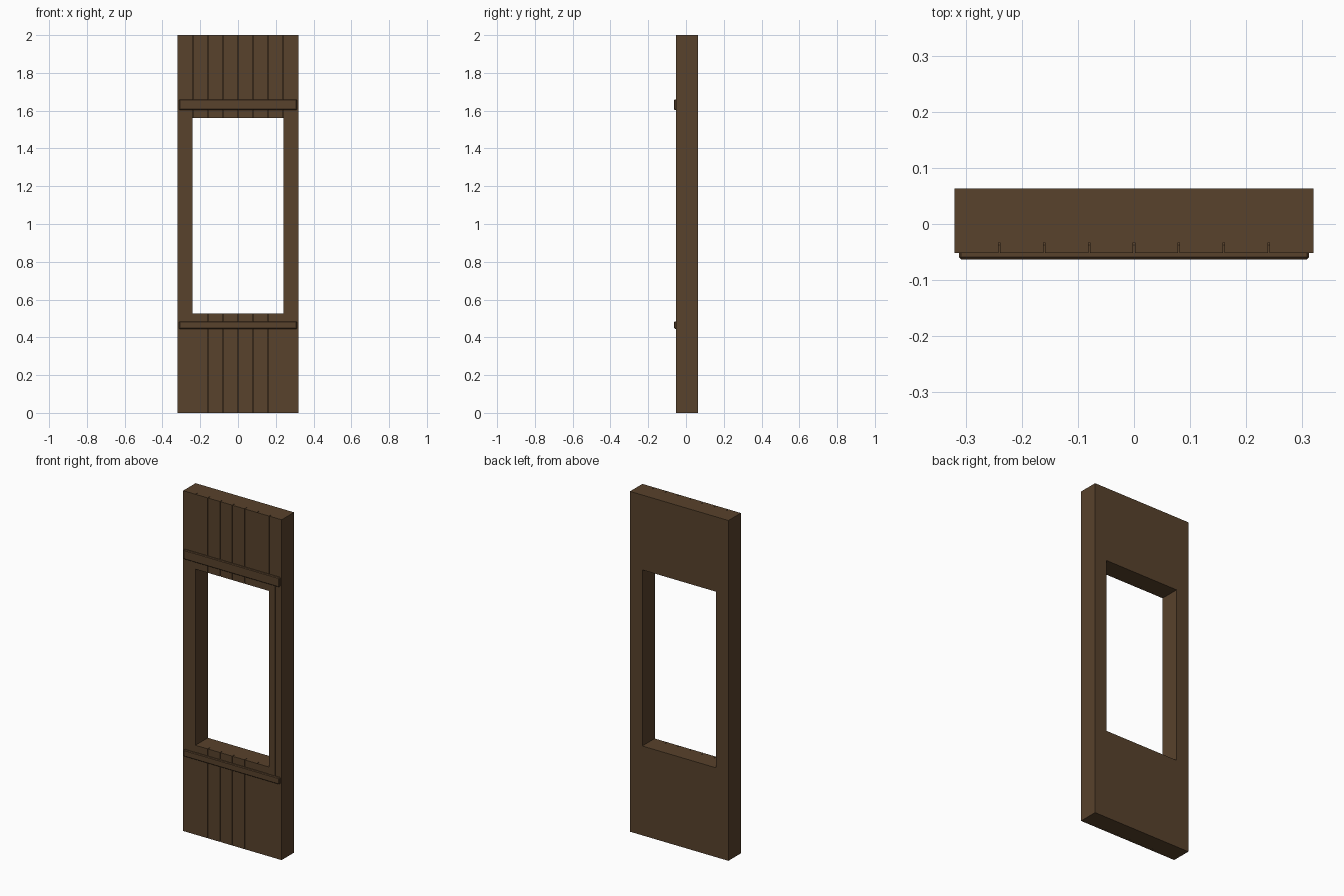
import bpy, bmesh

if "Cube" in bpy.data.objects:
    bpy.data.objects.remove(bpy.data.objects["Cube"])

W, H = 0.32, 2.0                 # half width, height
OW, OZ0, OZ1 = 0.24, 0.525, 1.56  # window opening
BACK, CORE, FRONT, RAIL = 0.063, -0.033, -0.052, -0.063
GAP = 0.003

wood = bpy.data.materials.new("dark brown wood")
wood.diffuse_color = (0.098, 0.054, 0.025, 1)
wood.use_nodes = True
wood.node_tree.nodes["Principled BSDF"].inputs["Base Color"].default_value = wood.diffuse_color


def finish(name, bm):
    bmesh.ops.recalc_face_normals(bm, faces=bm.faces)
    me = bpy.data.meshes.new(name)
    bm.to_mesh(me)
    bm.free()
    me.materials.append(wood)
    ob = bpy.data.objects.new(name, me)
    bpy.context.collection.objects.link(ob)
    return ob


def box(name, x0, x1, y0, y1, z0, z1, bevel=0):
    bm = bmesh.new()
    bmesh.ops.create_cube(bm, size=1)
    for v in bm.verts:
        v.co.x = x0 if v.co.x < 0 else x1
        v.co.y = y0 if v.co.y < 0 else y1
        v.co.z = z0 if v.co.z < 0 else z1
    if bevel:
        bmesh.ops.bevel(bm, geom=list(bm.edges), offset=bevel,
                        segments=1, affect='EDGES')
    return finish(name, bm)


# wall core: rectangular ring around the opening
bm = bmesh.new()
loops = []
for y in (CORE, BACK):
    for w, z0, z1 in ((W, 0, H), (OW, OZ0, OZ1)):
        loops.append([bm.verts.new(p) for p in
                      ((-w, y, z0), (w, y, z0), (w, y, z1), (-w, y, z1))])
for a, b in ((0, 1), (1, 3), (3, 2), (2, 0)):
    for i in range(4):
        j = (i + 1) % 4
        bm.faces.new((loops[a][i], loops[a][j], loops[b][j], loops[b][i]))
finish("wall_core", bm)


# vertical cladding boards, separated by narrow grooves
def boards(name, cuts, z0, z1):
    for i, (a, b) in enumerate(zip(cuts, cuts[1:])):
        x0 = a if a <= -W else a + GAP / 2
        x1 = b if b >= W else b - GAP / 2
        box(f"{name}_{i + 1}", x0, x1, FRONT, CORE, z0, z1)


boards("upper_board", [-0.32, -0.24, -0.16, -0.08, 0, 0.08, 0.16, 0.24, 0.32], OZ1, H)
boards("lower_board", [-0.32, -0.16, -0.08, 0, 0.08, 0.16, 0.32], 0, OZ0)

# side boards and window jamb trims
for s, side in ((-1, "left"), (1, "right")):
    xs = sorted((s * OW, s * W))
    box(f"{side}_side_board", *xs, FRONT, CORE, OZ0, OZ1)
    xs = sorted((s * OW, s * 0.28))
    box(f"{side}_window_jamb", *xs, FRONT - 0.002, CORE, 0.484, 1.604)

# horizontal rails above and below the window
box("upper_rail", -0.312, 0.312, RAIL, CORE, 1.604, 1.66, 0.004)
box("lower_rail", -0.312, 0.312, RAIL, CORE, 0.445, 0.484, 0.004)
